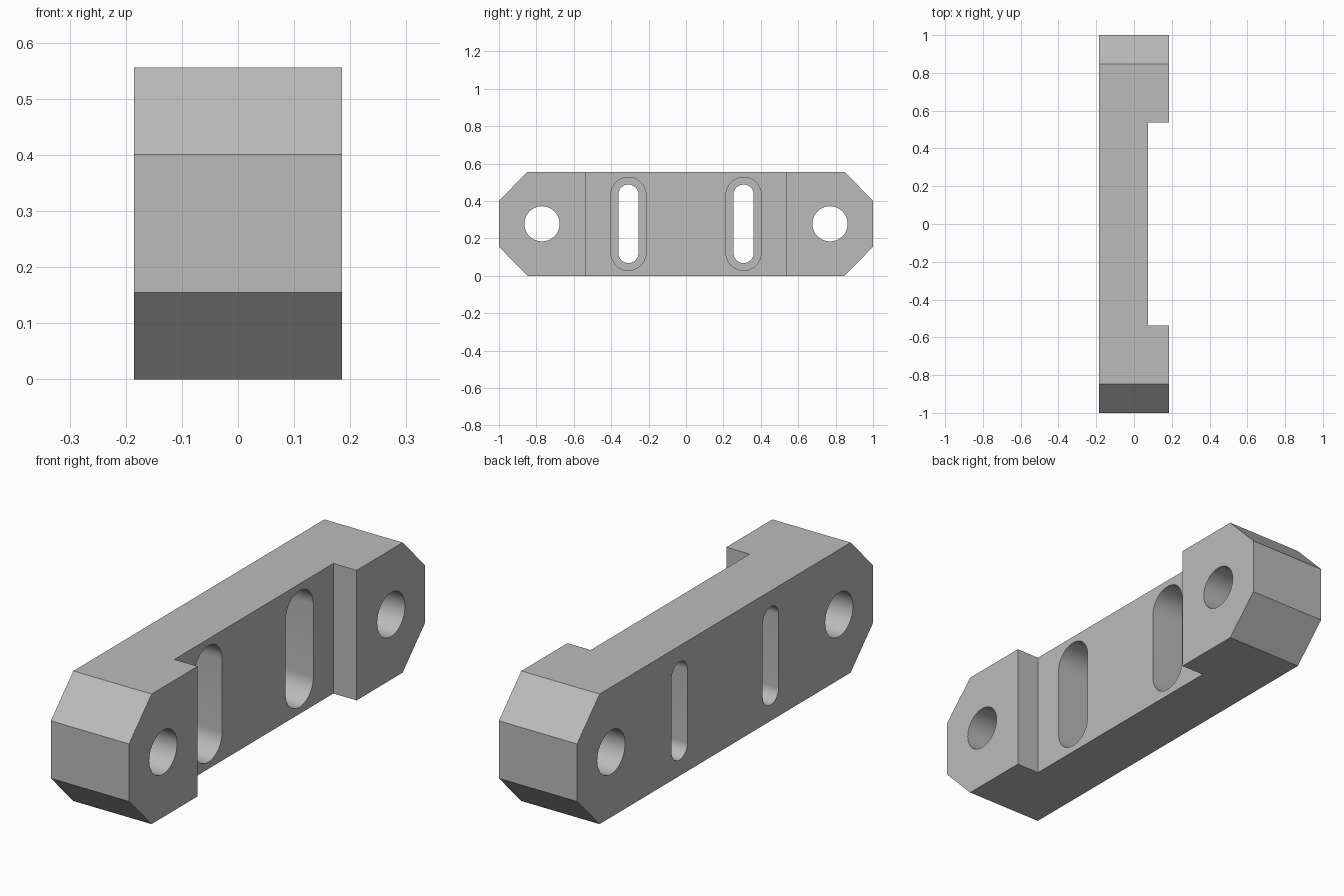
import bpy
import bmesh
from math import pi, sin, cos, radians

if "Cube" in bpy.data.objects:
    bpy.data.objects.remove(bpy.data.objects["Cube"], do_unlink=True)

BACK, FRONT, RECESS = -0.185, 0.185, 0.075   # x levels of the bracket
SLOT_FLOOR = -0.085                          # x level of the slot ledge
HEIGHT = 0.556
MID = HEIGHT / 2

grey = bpy.data.materials.new("Plain grey")
grey.use_nodes = True
colour = (0.5, 0.5, 0.5, 1)
grey.diffuse_color = colour
grey.node_tree.nodes["Principled BSDF"].inputs["Base Color"].default_value = colour


def prism(name, outline, x0, x1):
    """Extrude a closed (y, z) outline along x."""
    bm = bmesh.new()
    face = bm.faces.new([bm.verts.new((x0, y, z)) for y, z in outline])
    new = bmesh.ops.extrude_face_region(bm, geom=[face])["geom"]
    verts = [v for v in new if isinstance(v, bmesh.types.BMVert)]
    bmesh.ops.translate(bm, verts=verts, vec=(x1 - x0, 0, 0))
    bmesh.ops.recalc_face_normals(bm, faces=bm.faces)
    mesh = bpy.data.meshes.new(name)
    bm.to_mesh(mesh)
    bm.free()
    mesh.materials.append(grey)
    obj = bpy.data.objects.new(name, mesh)
    bpy.context.collection.objects.link(obj)
    return obj


def stadium(y, r, half, steps=24):
    """Round outline about (y, MID), stretched to a slot when half > r."""
    shift = half - r
    points = []
    for side in (0, 1):
        for i in range(steps + (1 if shift else 0)):
            a = pi * (side + i / steps)
            points.append((y + r * cos(a),
                           MID + r * sin(a) + (-shift if side else shift)))
    return points


# Bar with chamfered ends
half_outline = [(0.848, 0), (1, 0.155), (1, HEIGHT - 0.155), (0.848, HEIGHT)]
outline = half_outline + [(-y, z) for y, z in reversed(half_outline)]
bracket = prism("mounting_bracket", outline, BACK, FRONT)

# Recess, bolt holes and stepped slots
w = 0.537
cutters = [prism("recess_cutter", [(-w, -0.1), (w, -0.1), (w, 0.7), (-w, 0.7)],
                 RECESS, 0.3)]
for side, label in ((-1, "front"), (1, "rear")):
    hole_y, slot_y = side * 0.77, side * 0.308
    cutters += [
        prism(label + "_hole_cutter", stadium(hole_y, 0.094, 0.094), -0.3, 0.3),
        prism(label + "_wide_slot_cutter", stadium(slot_y, 0.094, 0.249),
              SLOT_FLOOR, 0.25),
        prism(label + "_narrow_slot_cutter", stadium(slot_y, 0.054, 0.21),
              -0.3, 0.2),
    ]

for cutter in cutters:
    mod = bracket.modifiers.new(cutter.name, 'BOOLEAN')
    mod.operation = 'DIFFERENCE'
    mod.solver = 'EXACT'
    mod.object = cutter

# Bake the cuts, then drop the helpers
bpy.context.view_layer.update()
depsgraph = bpy.context.evaluated_depsgraph_get()
cut_mesh = bpy.data.meshes.new_from_object(bracket.evaluated_get(depsgraph))
bracket.modifiers.clear()
bracket.data = cut_mesh
cut_mesh.name = "mounting_bracket"
for cutter in cutters:
    bpy.data.objects.remove(cutter, do_unlink=True)

# Smooth hole walls, crisp edges
bpy.ops.object.select_all(action='DESELECT')
bracket.select_set(True)
bpy.context.view_layer.objects.active = bracket
bpy.ops.object.shade_smooth_by_angle(angle=radians(30))
